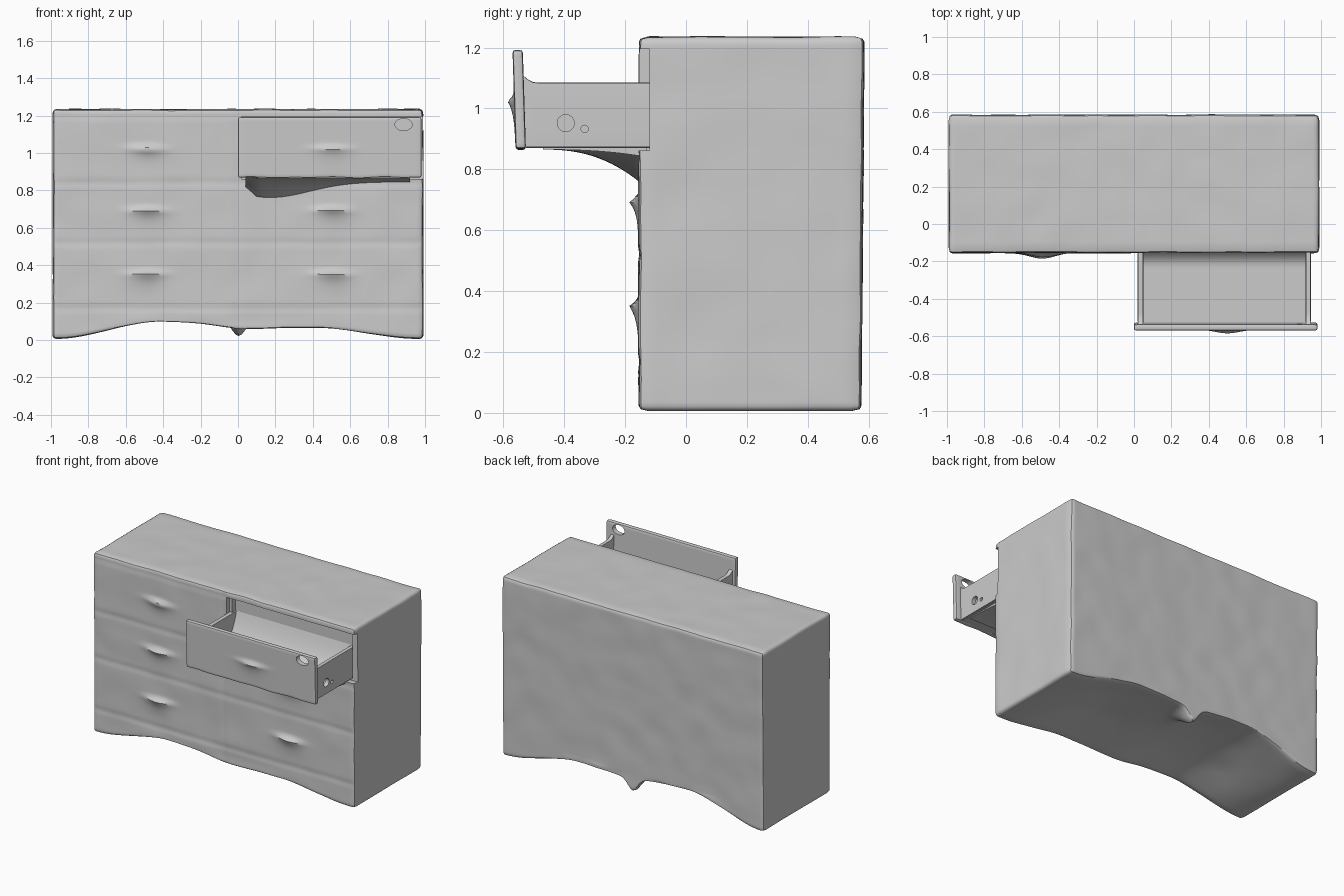
import bpy, bmesh, math
from mathutils import Vector, noise

if "Cube" in bpy.data.objects:
    bpy.data.objects.remove(bpy.data.objects["Cube"])


def dense_box(name, lo, hi, cuts, radius=0.0, shape=None):
    """Subdivided box with rounded edges; shape(point) sculpts each vertex."""
    lo, hi = Vector(lo), Vector(hi)
    bm = bmesh.new()
    bmesh.ops.create_cube(bm, size=1)
    for v in bm.verts:
        v.co = Vector([lo[i] + (v.co[i] + 0.5) * (hi[i] - lo[i]) for i in range(3)])
    for axis in range(3):
        n = Vector([float(axis == i) for i in range(3)])
        for k in range(1, cuts[axis]):
            co = lo + (hi - lo) * (k / cuts[axis])
            bmesh.ops.bisect_plane(bm, geom=bm.verts[:] + bm.edges[:] + bm.faces[:],
                                   plane_co=co, plane_no=n)
    for v in bm.verts:
        p = v.co.copy()
        if radius:
            q = Vector([min(max(p[i], lo[i] + radius), hi[i] - radius) for i in range(3)])
            d = p - q
            if d.length > radius:
                p = q + d.normalized() * radius
        v.co = shape(p) if shape else p
    bmesh.ops.recalc_face_normals(bm, faces=bm.faces[:])
    me = bpy.data.meshes.new(name)
    bm.to_mesh(me)
    bm.free()
    ob = bpy.data.objects.new(name, me)
    bpy.context.collection.objects.link(ob)
    return ob


def activate(ob):
    bpy.ops.object.select_all(action='DESELECT')
    ob.select_set(True)
    bpy.context.view_layer.objects.active = ob


def cut(ob, cutter):
    m = ob.modifiers.new("cut", 'BOOLEAN')
    m.operation, m.solver, m.object = 'DIFFERENCE', 'EXACT', cutter
    activate(ob)
    bpy.ops.object.modifier_apply(modifier=m.name)
    bpy.data.objects.remove(cutter)


def hole(ob, loc, rx, rz, rot):
    bpy.ops.mesh.primitive_cylinder_add(vertices=24, radius=1, depth=0.2, location=loc, rotation=rot)
    c = bpy.context.object
    c.scale = (rx, rz, 1)
    c.hide_render = True
    bpy.context.view_layer.update()
    cut(ob, c)


def smooth(ob, deg=40):
    activate(ob)
    bpy.ops.object.shade_smooth_by_angle(angle=math.radians(deg))


def handle(x, z, cx, cz):
    """Bump of a moulded pull: sharp above, tapering below."""
    dz = z - cz
    across = math.exp(-((x - cx) / 0.09) ** 2)
    return across * math.exp(-(abs(dz) / 0.018) ** 2 if dz > 0 else dz / 0.035)


def groove(t, at):
    return math.exp(-((t - at) / 0.016) ** 2)


def base_height(x, y):
    """Worn underside: corner feet, two arches and a rear centre foot."""
    u = abs(x)
    back = min(max((y + 0.155) / 0.735, 0), 1)
    amp = 0.07 - 0.018 * math.tanh(x / 0.2) + 0.05 * back
    s = min(max((0.97 - u) / 0.55, 0), 1)
    b = 0.006 + amp * s * s * (3 - 2 * s)
    b += 0.03 * s * math.sin(math.pi * back)
    b -= 0.02 * math.exp(-(u / 0.18) ** 2)
    foot = math.exp(-(u / 0.05) ** 2 - ((y - 0.56) / 0.12) ** 2)
    return b + (0.02 - b) * foot


HANDLES = [(cx, cz) for cx in (-0.49, 0.5) for cz in (0.35, 0.69, 1.02)][:5]


def cabinet_shape(p):
    x, y, z = p
    if y < -0.15:
        y -= 0.03 * sum(handle(x, z, cx, cz) for cx, cz in HANDLES)
        y += 0.0035 * sum(groove(z, s) for s in (0.17, 0.52, 0.84, 1.2))
        y += 0.003 * groove(x, 0.0)
    elif y > 0.5:
        y -= 0.01 * (1 - z / 1.235)   # back leans in towards the floor
    wob = 0.004 * noise.noise_vector(Vector((x, y, z)) * 6)
    if z < 0.15:
        b = base_height(x, y)
        z = b + z * (0.15 - b) / 0.15
        wob.z *= min(z / 0.1, 1)
    return Vector((x, y, z)) + wob


# Cabinet body with drawer relief, then the opening for the pulled-out drawer
cabinet = dense_box("cabinet", (-0.99, -0.155, 0), (0.99, 0.585, 1.235), (120, 24, 84), 0.022, cabinet_shape)
for lo, hi in (((0.02, -0.4, 0.862), (1.2, -0.12, 1.195)),
               ((0.04, -0.4, 0.875), (0.95, -0.085, 1.185))):
    c = dense_box("opening_cutter", lo, hi, (1, 1, 1))
    c.hide_render = True
    cut(cabinet, c)
smooth(cabinet)


# Open drawer front with pull and worn lower edge
def panel_shape(p):
    x, y, z = p
    if y < -0.56:
        y -= 0.02 * handle(x, z, 0.5, 1.02)
    if z < 0.9:
        z += 0.008 * noise.noise(Vector((x * 7, 0, 3)))
    return Vector((x, y + 0.01 * (1.19 - z) / 0.32, z))


panel = dense_box("drawer_front", (0.0, -0.57, 0.868), (0.98, -0.536, 1.192), (60, 4, 32), 0.009, panel_shape)
hole(panel, (0.885, -0.55, 1.152), 0.046, 0.032, (math.pi / 2, 0, 0))
smooth(panel)


# Drawer tray: sides flare slightly where they meet the front
def side_shape(p):
    f = max(0, (-0.49 - p.y) / 0.05) ** 2
    return Vector((p.x, p.y, p.z + (0.03 * f if p.z > 1.05 else 0)))


left = dense_box("drawer_left_side", (0.02, -0.54, 0.872), (0.05, -0.08, 1.085), (2, 24, 6), 0.005, side_shape)
right = dense_box("drawer_right_side", (0.918, -0.54, 0.872), (0.945, -0.08, 1.085), (2, 24, 6), 0.005, side_shape)
for y, z, r in ((-0.395, 0.952, 0.028), (-0.333, 0.933, 0.012)):
    hole(right, (0.93, y, z), r, r, (0, math.pi / 2, 0))


# Tray floor sweeps up into the back of the opening
def floor_shape(p):
    t = max(0, (p.y + 0.24) / 0.16)
    return Vector((p.x, p.y, p.z + (0.2 * t ** 2.5 if p.z > 0.89 else 0)))


floor = dense_box("drawer_floor", (0.03, -0.545, 0.87), (0.935, -0.08, 0.9), (1, 40, 1), 0, floor_shape)
for ob in (left, right, floor):
    smooth(ob)


# Curved web joining the drawer's underside to the cabinet, deepest at the left
def web_shape(p):
    t = (0.885 - p.z) / 0.08
    s = min((p.y + 0.47) / 0.315, 1)
    drop = 0.02 + (0.02 + 0.085 * math.exp(-((p.x - 0.17) / 0.3) ** 2)) * s ** 2.4
    drop *= min(1, 0.6 + (p.x - 0.04) / 0.15)
    return Vector((p.x, p.y, 0.885 - t * drop))


web = dense_box("drawer_underside_web", (0.04, -0.47, 0.805), (0.92, -0.13, 0.885), (30, 24, 3), 0, web_shape)
smooth(web)
